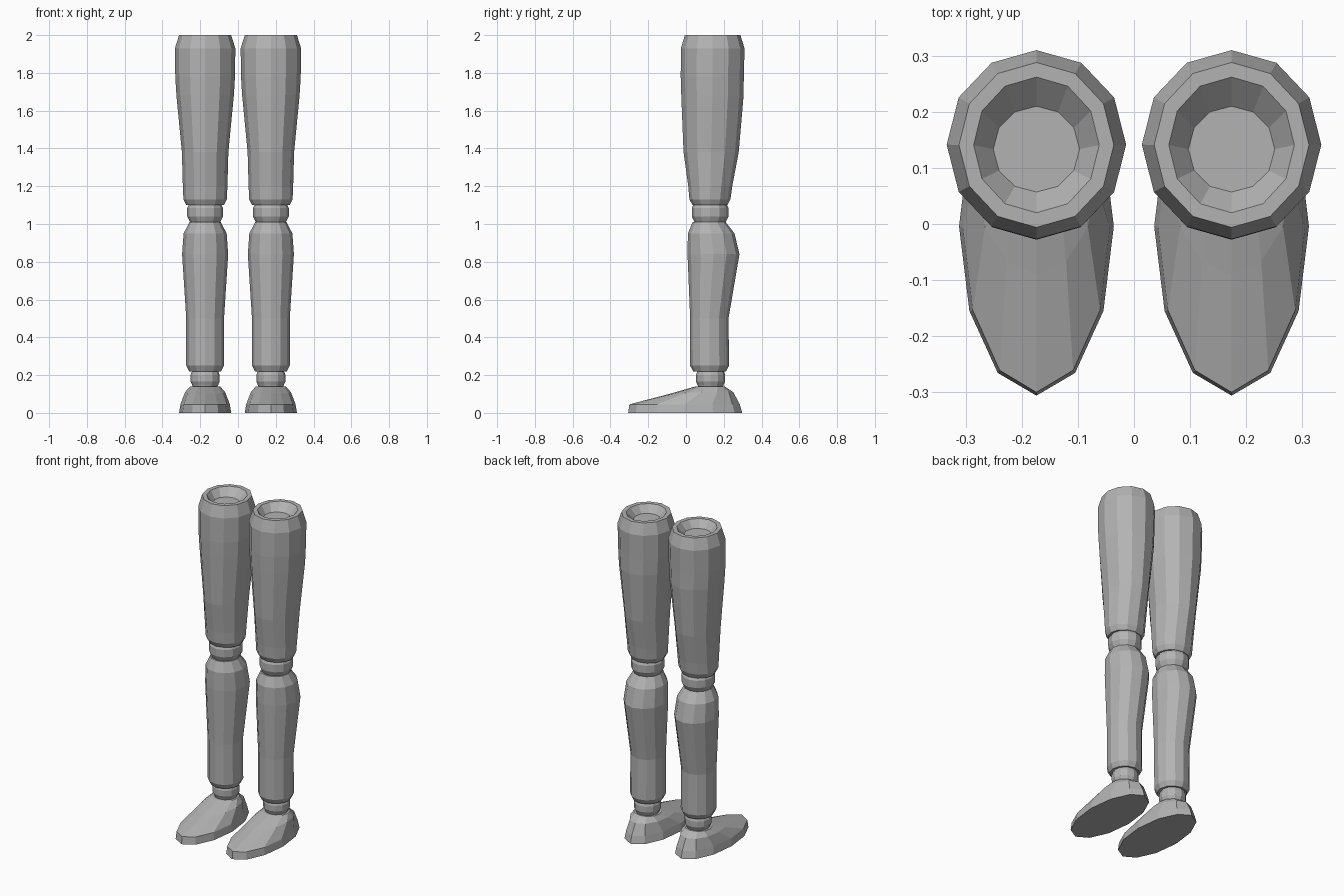
import bpy, bmesh, math

cube = bpy.data.objects.get("Cube")
if cube:
    bpy.data.objects.remove(cube, do_unlink=True)

grey = bpy.data.materials.new("plain grey")
grey.use_nodes = True
grey.diffuse_color = (0.45, 0.45, 0.45, 1)
grey.node_tree.nodes["Principled BSDF"].inputs["Base Color"].default_value = (0.45, 0.45, 0.45, 1)

SIDES = 12
LEG_X = 0.174


def loft(name, rings, side):
    """Twelve-sided rings (z, half width, front y, back y, z at front), capped at both ends."""
    bm = bmesh.new()
    loops = []
    for z, half, front, back, *tilt in rings:
        mid, depth = (front + back) / 2, (back - front) / 2
        z_front = tilt[0] if tilt else z
        loop = []
        for i in range(SIDES):
            a = math.tau * i / SIDES
            s = math.sin(a)
            height = z + (z_front - z) * max(0, -s)
            loop.append(bm.verts.new((half * math.cos(a), mid + depth * s, height)))
        loops.append(loop)
    for low, high in zip(loops, loops[1:]):
        for i in range(SIDES):
            j = (i + 1) % SIDES
            bm.faces.new((low[i], low[j], high[j], high[i]))
    bm.faces.new(loops[0][::-1])
    bm.faces.new(loops[-1])
    bmesh.ops.recalc_face_normals(bm, faces=bm.faces)
    mesh = bpy.data.meshes.new(name)
    bm.to_mesh(mesh)
    bm.free()
    mesh.materials.append(grey)
    obj = bpy.data.objects.new(name, mesh)
    obj.location.x = side * LEG_X
    bpy.context.collection.objects.link(obj)


PARTS = {
    # low wedge with a long sloping toe
    "foot": [(0, .138, -.306, .298), (.045, .131, -.30, .285),
             (.11, .106, -.09, .25, .10), (.14, .08, .05, .205)],
    # rounded joints
    "ankle": [(.13, .062, .067, .192), (.15, .07, .06, .2), (.165, .077, .053, .207),
              (.2, .077, .053, .207), (.22, .07, .06, .2), (.23, .062, .067, .192)],
    "knee": [(1.0, .075, .05, .205), (1.02, .085, .04, .215), (1.04, .095, .031, .225),
             (1.085, .095, .031, .225), (1.105, .085, .04, .215), (1.12, .075, .05, .205)],
    # shin with calf bulging at the back
    "lower_leg": [(.22, .085, .038, .212), (.25, .1, .022, .228), (.5, .1, .022, .225),
                  (.84, .122, .008, .283), (.95, .114, .01, .257), (1.01, .083, .035, .21)],
    # thigh ending in a flat rim around a shallow socket
    "upper_leg": [(1.1, .1, .035, .22), (1.13, .115, .018, .235), (1.2, .118, .012, .245),
                  (1.38, .123, -.013, .279), (1.68, .152, -.025, .305), (1.78, .158, -.028, .306),
                  (1.93, .16, -.027, .31), (2.0, .138, -.006, .288),
                  (2.0, .112, .02, .262), (1.955, .077, .057, .21)],
}

for label, side in (("left", 1), ("right", -1)):
    for part, rings in PARTS.items():
        loft(f"{label}_{part}", rings, side)
